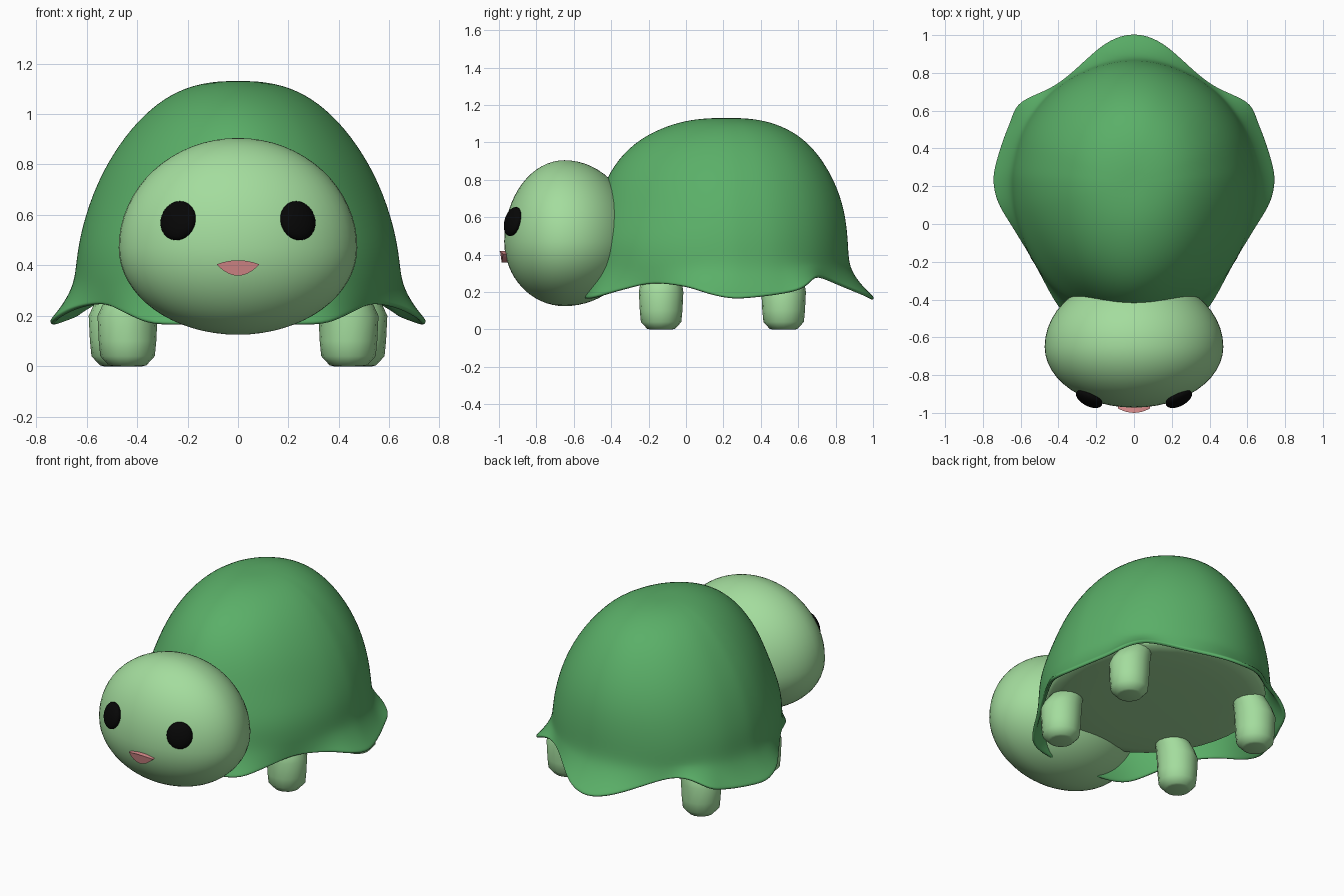
import bpy, bmesh, math
from mathutils import Vector

if "Cube" in bpy.data.objects:
    bpy.data.objects.remove(bpy.data.objects["Cube"])


def material(name, rgb):
    m = bpy.data.materials.new(name)
    m.diffuse_color = (*rgb, 1)
    m.use_nodes = True
    m.node_tree.nodes["Principled BSDF"].inputs["Base Color"].default_value = m.diffuse_color
    return m


SHELL = material("shell green", (0.103, 0.43, 0.138))
SKIN = material("light green", (0.37, 0.72, 0.34))
BLACK = material("black", (0.002, 0.002, 0.002))
PINK = material("pink", (0.74, 0.28, 0.28))


def finish(name, bm, mat, smooth=True, recalc=True):
    if recalc:
        bmesh.ops.recalc_face_normals(bm, faces=bm.faces[:])
    me = bpy.data.meshes.new(name)
    bm.to_mesh(me)
    bm.free()
    me.materials.append(mat)
    for p in me.polygons:
        p.use_smooth = smooth
    ob = bpy.data.objects.new(name, me)
    bpy.context.collection.objects.link(ob)
    return ob


def loft(bm, rings, cap_start=True, cap_end=True):
    """Skin a list of closed rings of points."""
    rows = [[bm.verts.new(p) for p in r] for r in rings]
    n = len(rows[0])
    for a, b in zip(rows, rows[1:]):
        for i in range(n):
            j = (i + 1) % n
            bm.faces.new((a[i], b[i], b[j], a[j]))
    if cap_start:
        bm.faces.new(rows[0])
    if cap_end:
        bm.faces.new(rows[-1][::-1])


# Shell: dome levels (z, side radius, back radius, front radius)
CY = 0.22
LEVELS = [(1.131, .05, .06, .07), (1.125, .12, .15, .17), (1.103, .215, .255, .285),
          (1.045, .32, .38, .435), (.945, .425, .485, .57), (.80, .525, .575, .665),
          (.64, .595, .63, .72), (.48, .636, .648, .748), (.37, .645, .65, .757)]
# scalloped rim, right half from front to back
RIM = [(0, -.56, .17), (.18, -.55, .17), (.35, -.515, .168), (.425, -.41, .20),
       (.48, -.30, .225), (.53, -.20, .25), (.60, -.09, .245), (.67, .02, .23),
       (.73, .11, .20), (.754, .22, .176), (.745, .30, .172), (.695, .46, .19),
       (.655, .55, .205), (.63, .64, .23), (.52, .69, .287), (.42, .73, .287),
       (.32, .81, .25), (.20, .93, .205), (.10, .995, .18), (0, 1.016, .166)]
rim = [Vector(p) for p in RIM]
rim += [Vector((-p.x, p.y, p.z)) for p in rim[-2:0:-1]]


def dome_point(p, level):
    z, rx, rb, rf = level
    d = Vector((p.x, p.y - CY)).normalized()
    ry = rb if d.y > 0 else rf
    # the upper front is slightly pinched toward a centre ridge
    e = 1.8 if d.y < 0 and z > .6 else 2
    r = (abs(d.x / rx) ** e + abs(d.y / ry) ** e) ** (-1 / e)
    return Vector((d.x * r, CY + d.y * r, z))


rings = [[dome_point(p, lv) for p in rim] for lv in LEVELS]
base = rings[-1]
for t in (.33, .66, .9, 1):
    ring = []
    for b, p in zip(base, rim):
        q = b.lerp(p, t ** 1.7)
        q.z = b.z + (p.z - b.z) * t
        ring.append(q)
    rings.append(ring)
bm = bmesh.new()
loft(bm, rings, cap_end=False)
bm.normal_update()
if max(bm.faces, key=lambda f: f.calc_center_median().z).normal.z < 0:
    bmesh.ops.reverse_faces(bm, faces=bm.faces[:])
shell = finish("shell", bm, SHELL, recalc=False)
mod = shell.modifiers.new("thickness", 'SOLIDIFY')
mod.thickness = 0.022
mod.offset = -1
mod = shell.modifiers.new("smooth", 'SUBSURF')
mod.levels = mod.render_levels = 2

# Belly closing the shell underneath
bm = bmesh.new()
loft(bm, [[dome_point(p, (z, s * .63, s * .63, s * .71)) for p in rim]
          for z, s in ((.36, .97), (.32, .98), (.3, .95), (.288, .85), (.28, .6),
                       (.277, .25))])
finish("belly", bm, SKIN)

# Head: egg shape, wider below the middle
HC = Vector((0, -.65, .47))


def head_radii(y, z):
    return .473, (.322 if y < 0 else .38), (.435 if z > 0 else .345)


def head_front(x, z):
    """y of the face at a given x and z"""
    z -= HC.z
    rx, ry, rz = head_radii(-1, z)
    return HC.y - ry * math.sqrt(1 - (x / rx) ** 2 - (z / rz) ** 2)


bm = bmesh.new()
bmesh.ops.create_uvsphere(bm, u_segments=48, v_segments=32, radius=1)
for v in bm.verts:
    r = head_radii(v.co.y, v.co.z)
    v.co = HC + Vector(a * b for a, b in zip(v.co, r))
finish("head", bm, SKIN)

# Eyes: flattened spheres lying on the face
for side, label in ((1, "left"), (-1, "right")):
    x, z = .234 * side, .575
    pos = Vector((x, head_front(x, z), z))
    r = head_radii(-1, z - HC.z)
    nor = Vector(a / b ** 2 * k for a, b, k in zip(pos - HC, r, (1.25, 1, 1.4)))
    nor.normalize()
    right = Vector((0, 0, 1)).cross(nor).normalized()
    up = nor.cross(right)
    bm = bmesh.new()
    bmesh.ops.create_uvsphere(bm, u_segments=24, v_segments=16, radius=1)
    for v in bm.verts:
        c = v.co.copy()
        v.co = pos + nor * .008 + right * c.x * .076 + up * c.y * .08 + nor * c.z * .034
    finish("eye_" + label, bm, BLACK)

# Mouth: lens outline extruded from the face, thinner toward the corners
N = 12
xs = [-.085 + .17 * i / N for i in range(N + 1)]
outline = [(x, .404 + .016 * (1 - (x / .085) ** 2)) for x in xs]
outline += [(x, .404 - .045 * (1 - (x / .085) ** 2)) for x in xs[-2:0:-1]]
bm = bmesh.new()
loft(bm, [[(x, head_front(x, z) + d * (1 - .5 * (x / .085) ** 2), z) for x, z in outline]
          for d in (-.031, .02)])
finish("mouth", bm, PINK, smooth=False)

# Legs: rounded stumps leaning slightly inward under the belly (z, radius, shift)
LEG = [(0, .06, 0), (.004, .075, 0), (.04, .108, 0), (.10, .114, 0), (.20, .119, 0),
       (.25, .111, .015), (.30, .098, .04), (.34, .08, .07)]
for y, cx, place in ((-.133, .438, "front"), (.522, .473, "back")):
    for side, label in ((1, "left"), (-1, "right")):
        bm = bmesh.new()
        loft(bm, [[(side * (cx - s) + r * math.cos(a), y + r * math.sin(a), z)
                   for a in (math.tau * i / 16 for i in range(16))]
                  for z, r, s in LEG])
        finish(f"{place}_leg_{label}", bm, SKIN)
